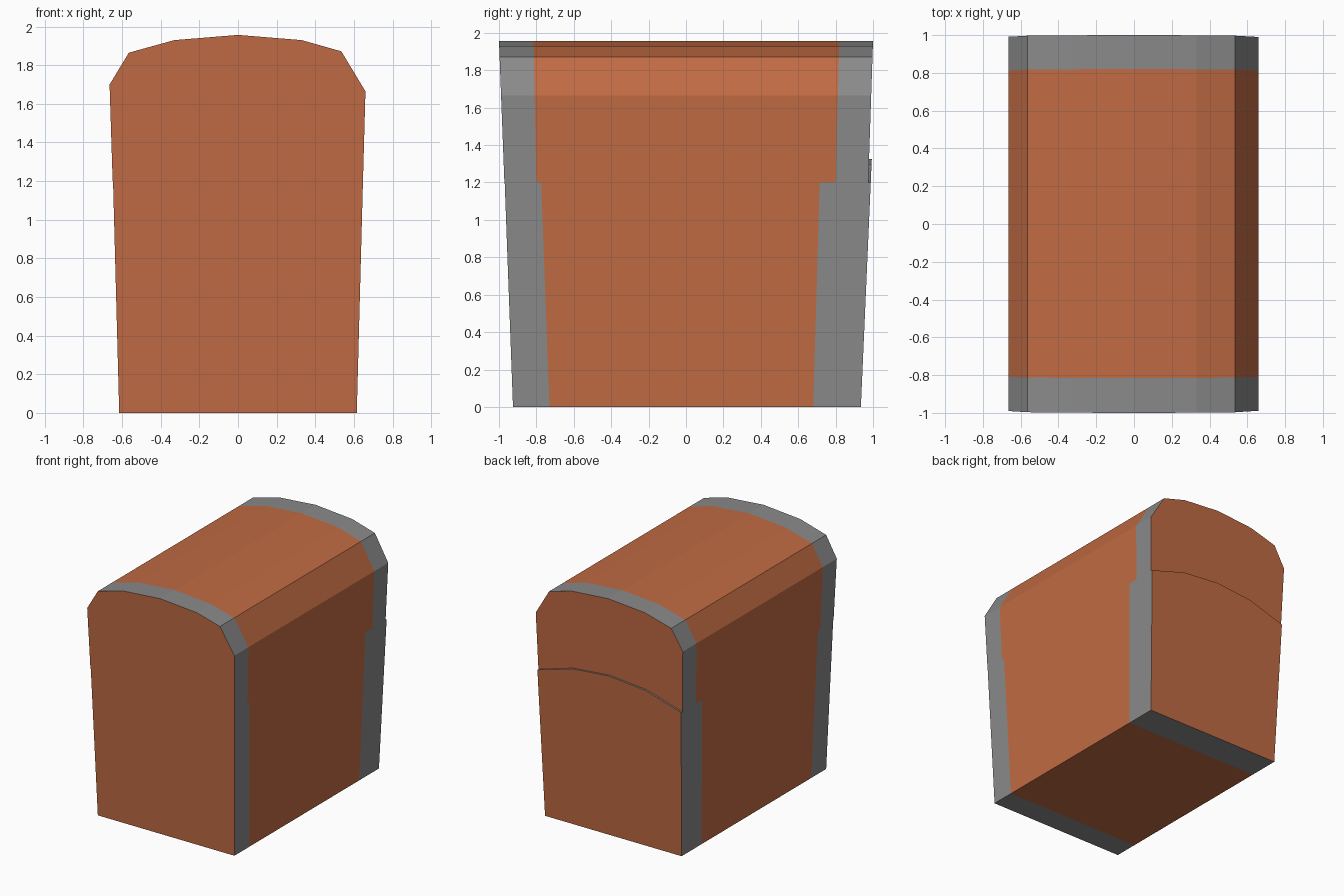
import bpy, bmesh

if "Cube" in bpy.data.objects:
    bpy.data.objects.remove(bpy.data.objects["Cube"])


def material(name, rgb):
    m = bpy.data.materials.new(name)
    m.diffuse_color = (*rgb, 1)
    m.use_nodes = True
    m.node_tree.nodes["Principled BSDF"].inputs["Base Color"].default_value = m.diffuse_color
    return m


WOOD = material("brown wood", (0.53, 0.147, 0.056))
METAL = material("grey metal", (0.254, 0.254, 0.254))


def loft(name, profile, stations):
    """Run an x/z profile along y; each station is y = a + b * z. End bands are metal."""
    bm = bmesh.new()
    rings = [[bm.verts.new((x, a + b * z, z)) for x, z in profile] for a, b in stations]
    n = len(profile)
    for s in range(len(rings) - 1):
        for i in range(n):
            j = (i + 1) % n
            f = bm.faces.new((rings[s][i], rings[s][j], rings[s + 1][j], rings[s + 1][i]))
            f.material_index = 0 if s == 1 else 1
    # wooden end panels
    bm.faces.new(rings[0])
    bm.faces.new(rings[-1])
    bmesh.ops.recalc_face_normals(bm, faces=bm.faces)
    me = bpy.data.meshes.new(name)
    bm.to_mesh(me)
    bm.free()
    me.materials.append(WOOD)
    me.materials.append(METAL)
    ob = bpy.data.objects.new(name, me)
    bpy.context.collection.objects.link(ob)
    return ob


# Tapered box, with a low arch at the top that shows on the back under the lid
loft("chest_body",
     [(-0.615, 0), (0.615, 0), (0.647, 1.2), (0.33, 1.295), (0, 1.325), (-0.33, 1.295), (-0.647, 1.2)],
     [(-0.925, -0.037), (-0.73, -0.037), (0.68, 0.029), (0.935, 0.044)])

# Rounded lid
loft("chest_lid",
     [(-0.649, 1.2), (0.647, 1.2), (0.66, 1.665), (0.535, 1.872), (0.33, 1.93),
      (0, 1.957), (-0.33, 1.93), (-0.565, 1.865), (-0.665, 1.70)],
     [(-0.925, -0.0383), (-0.776, -0.02), (0.769, 0.026), (0.934, 0.0337)])
